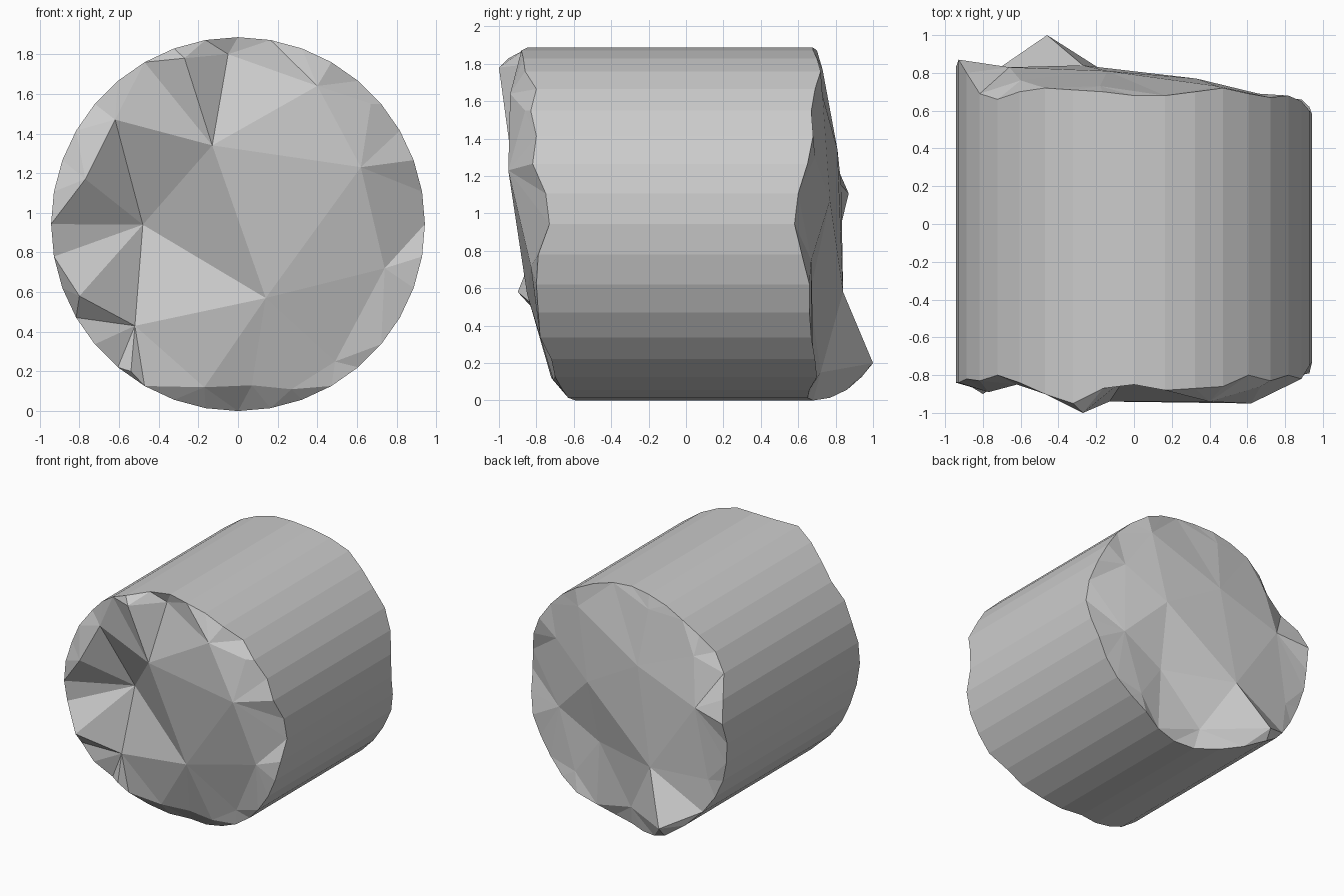
import bpy, bmesh
from math import sin, cos, radians
from mathutils import Vector
from mathutils.geometry import delaunay_2d_cdt

R, N = 0.943, 36

# depth of each broken rim every 10 degrees, from +x towards +z
FRONT_RIM = [-.73, -.75, -.82, -.80, -.83, -.80, -.86, -.87, -.88, -.85, -.87, -.95,
             -.90, -.84, -.80, -.83, -.82, -.84, -.84, -.82, -.80, -.80, -.78, -.71,
             -.70, -.66, -.63, -.59, -.63, -.66, -.70, -.72, -.78, -.79, -.80, -.79]
BACK_RIM = [.58, .60, .65, .68, .67, .69, .72, .70, .68, .68, .70, .71,
            .72, .70, .66, .69, .80, .87, .83, .82, .80, .80, .82, .88,
            .94, .86, .77, .68, .65, .66, .70, .69, .67, .66, .66, .62]

# chipped points inside each broken face: x, z, y
FRONT_CHIPS = [(-.13, 1.34, -.94), (-.48, .94, -.61), (.14, .57, -.85), (-.52, .43, -.72),
               (.62, 1.23, -.95), (.74, .72, -.83), (.40, 1.64, -.94), (-.05, 1.80, -.82),
               (-.27, 1.78, -1.0), (-.62, 1.47, -.85), (-.77, 1.17, -.89), (-.80, .58, -.90),
               (.49, .25, -.72), (.27, .11, -.71), (.07, .13, -.71), (-.17, .12, -.72),
               (-.54, .20, -.74), (.67, 1.55, -.86)]
BACK_CHIPS = [(.33, 1.07, .77), (-.14, 1.34, .81), (-.27, .58, .84), (.44, 1.63, .73),
              (-.66, 1.15, .83), (.30, .56, .66), (-.46, .20, 1.0), (.50, .28, .68),
              (.65, .75, .67), (.66, 1.30, .69), (-.02, .15, .72), (-.76, .60, .81),
              (-.18, 1.77, .73), (-.60, 1.52, .76)]

bm = bmesh.new()


def rim(depths):
    return [bm.verts.new((R * cos(radians(10 * i)), y, R + R * sin(radians(10 * i))))
            for i, y in enumerate(depths)]


def broken_face(ring, chips):
    verts = ring + [bm.verts.new((x, y, z)) for x, z, y in chips]
    flat = [Vector((v.co.x, v.co.z)) for v in verts]
    res = delaunay_2d_cdt(flat, [], [], 0, 1e-5)
    for tri in res[2]:
        bm.faces.new([verts[res[3][i][0]] for i in tri])


# faceted round side of the block
front, back = rim(FRONT_RIM), rim(BACK_RIM)
for i in range(N):
    j = (i + 1) % N
    bm.faces.new((front[i], front[j], back[j], back[i]))

# jagged ends
broken_face(front, FRONT_CHIPS)
broken_face(back, BACK_CHIPS)

bmesh.ops.recalc_face_normals(bm, faces=bm.faces[:])
mesh = bpy.data.meshes.new("broken_column_segment")
bm.to_mesh(mesh)
bm.free()
bpy.context.collection.objects.link(bpy.data.objects.new("broken_column_segment", mesh))
